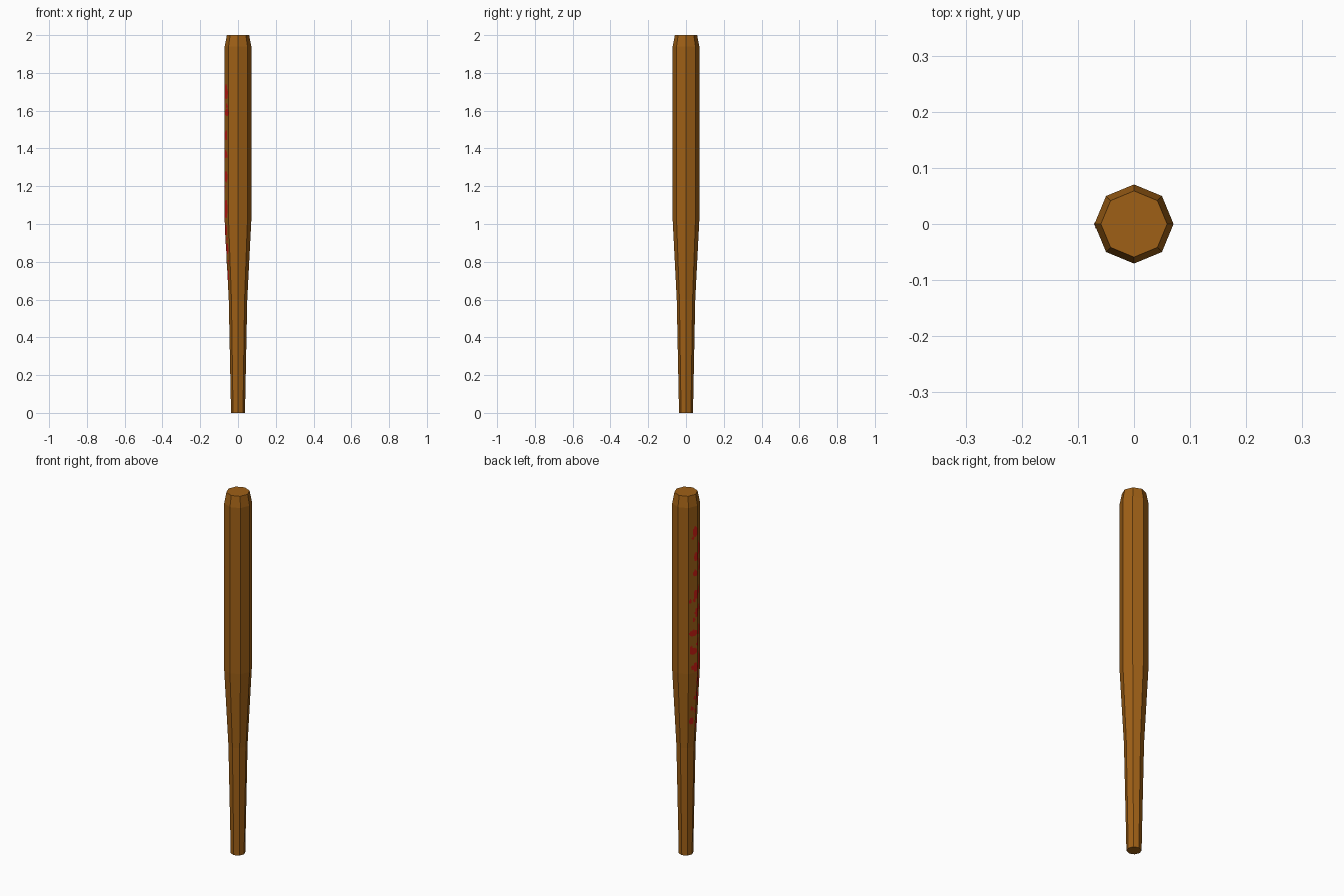
import bpy, bmesh, math, random

if "Cube" in bpy.data.objects:
    bpy.data.objects.remove(bpy.data.objects["Cube"])

random.seed(4)
SIDES = 8
# bat profile: (radius, height)
PROFILE = [(0.037, 0), (0.0385, 0.08), (0.049, 0.6), (0.0705, 1.02), (0.0705, 1.94), (0.059, 2.0)]


def material(name, rgb):
    m = bpy.data.materials.new(name)
    m.diffuse_color = (*rgb, 1)
    m.use_nodes = True
    m.node_tree.nodes["Principled BSDF"].inputs["Base Color"].default_value = m.diffuse_color
    return m


def make_object(name, bm, mat):
    me = bpy.data.meshes.new(name)
    bm.to_mesh(me)
    bm.free()
    me.materials.append(mat)
    ob = bpy.data.objects.new(name, me)
    bpy.context.collection.objects.link(ob)
    return ob


def radius_at(z):
    for (r0, z0), (r1, z1) in zip(PROFILE, PROFILE[1:]):
        if z <= z1:
            return r0 + (r1 - r0) * (z - z0) / (z1 - z0)
    return PROFILE[-1][0]


def surface_point(s, z, lift=0.0):
    """Point on the octagon; s counts sides around the bat from +x."""
    i, f = math.floor(s), s - math.floor(s)
    r = radius_at(z) + lift
    a, b = (2 * math.pi * k / SIDES for k in (i, i + 1))
    return (r * ((1 - f) * math.cos(a) + f * math.cos(b)),
            r * ((1 - f) * math.sin(a) + f * math.sin(b)), z)


wood = material("brown wood", (0.347, 0.117, 0.008))
red = material("red paint", (0.6, 0.012, 0.006))

# octagonal wooden bat
bm = bmesh.new()
rings = [[bm.verts.new(surface_point(k, z)) for k in range(SIDES)] for _, z in PROFILE]
for lo, hi in zip(rings, rings[1:]):
    for k in range(SIDES):
        n = (k + 1) % SIDES
        bm.faces.new((lo[k], lo[n], hi[n], hi[k]))
bm.faces.new(rings[0][::-1])
bm.faces.new(rings[-1])
make_object("bat", bm, wood)

# red splatter on the left side: (side position, height, half width, half height)
blobs = [(3.75, 1.80, .25, .03), (3.85, 1.66, .25, .025), (4.4, 1.70, .35, .04),
         (3.75, 1.57, .25, .018), (4.6, 1.59, .5, .018), (3.8, 1.45, .25, .025),
         (4.4, 1.47, .3, .025), (3.9, 1.35, .2, .025), (4.4, 1.25, .35, .03),
         (3.55, 1.24, .45, .018), (3.55, 1.14, .4, .018), (4.4, 1.08, .35, .05),
         (3.75, 1.05, .25, .025), (4.2, 0.97, .3, .03), (4.4, 0.87, .3, .03),
         (3.45, 0.75, .3, .02), (4.3, 0.72, .3, .02), (4.3, 1.37, .3, .02)]
# small drops
blobs += [(random.uniform(3.15, 4.8), random.uniform(0.7, 1.85), .13, .012) for _ in range(26)]

bm = bmesh.new()
DS, DZ = 1 / 12, 0.006
for col in range(36, 64):
    for row in range(110, 320):
        s, z = col * DS + 1e-6, row * DZ
        if any(((s + DS / 2 - bs) / w) ** 2 + ((z + DZ / 2 - bz) / h) ** 2 < 1
               for bs, bz, w, h in blobs):
            bm.faces.new([bm.verts.new(surface_point(u, v, 0.001)) for u, v in
                          ((s, z), (s + DS, z), (s + DS, z + DZ), (s, z + DZ))])
bmesh.ops.remove_doubles(bm, verts=bm.verts, dist=0.0005)
# merge the small cells lying in one plane into clean flat patches
bmesh.ops.dissolve_limit(bm, angle_limit=0.02, verts=bm.verts, edges=bm.edges)
make_object("paint_splatter", bm, red)
